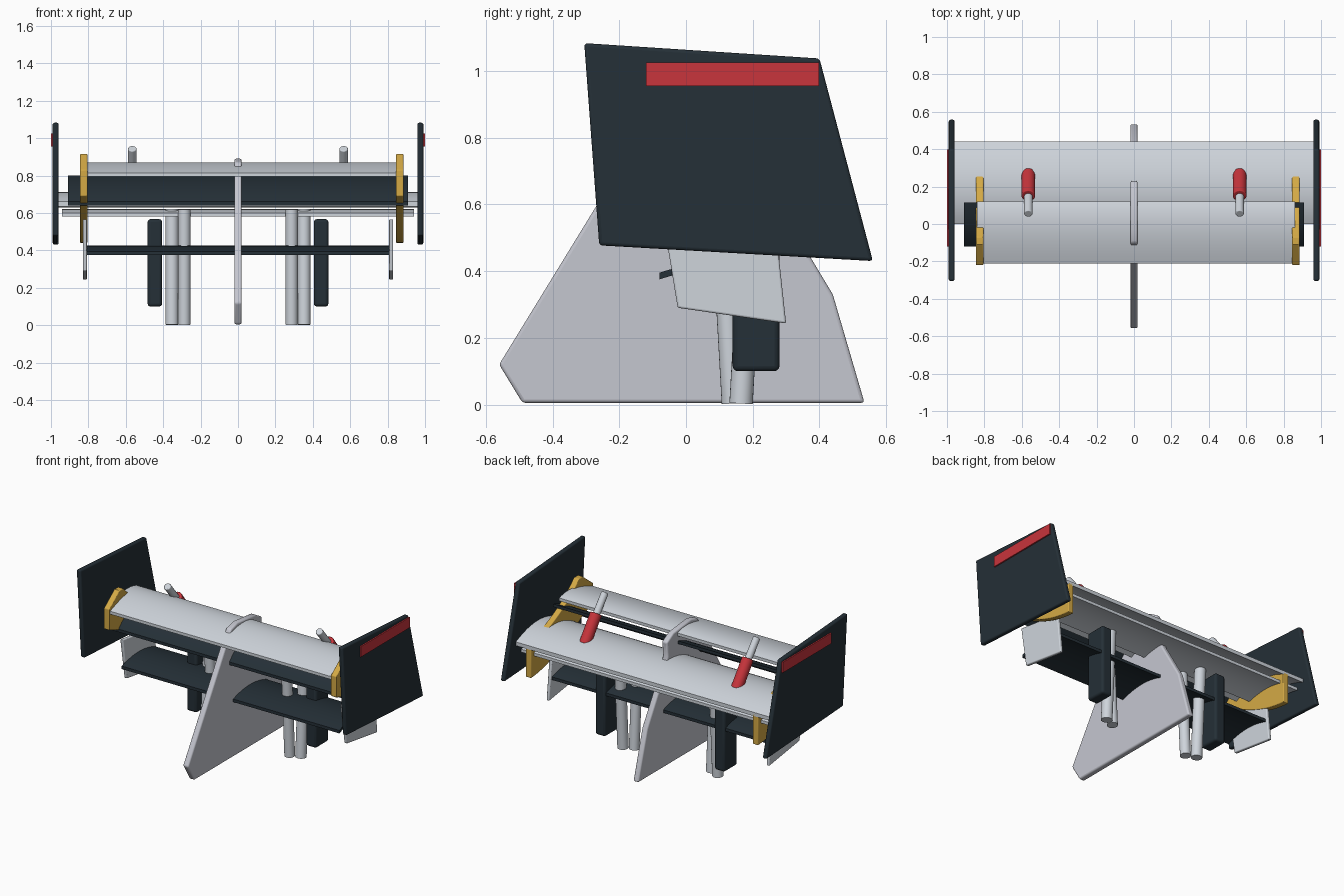
import bpy, bmesh, math
from mathutils import Vector

cube = bpy.data.objects.get("Cube")
if cube:
    bpy.data.objects.remove(cube, do_unlink=True)


def material(name, rgb):
    m = bpy.data.materials.new(name)
    m.use_nodes = True
    m.diffuse_color = (*rgb, 1)
    m.node_tree.nodes["Principled BSDF"].inputs["Base Color"].default_value = (*rgb, 1)
    return m


PALE = material("pale_grey", (0.62, 0.66, 0.71))
GREY = material("fin_grey", (0.56, 0.57, 0.63))
NAVY = material("dark_navy", (0.018, 0.029, 0.038))
GOLD = material("gold", (0.66, 0.40, 0.06))
RED = material("red", (0.58, 0.035, 0.045))


def finish(bm, name, mat, bevel=0):
    bmesh.ops.recalc_face_normals(bm, faces=bm.faces)
    mesh = bpy.data.meshes.new(name)
    bm.to_mesh(mesh)
    bm.free()
    mesh.materials.append(mat)
    ob = bpy.data.objects.new(name, mesh)
    bpy.context.collection.objects.link(ob)
    if bevel:
        mod = ob.modifiers.new("bevel", "BEVEL")
        mod.width = bevel
        mod.segments = 3
        mod.limit_method = "ANGLE"
        mod.angle_limit = math.radians(40)
    bpy.ops.object.select_all(action="DESELECT")
    ob.select_set(True)
    bpy.context.view_layer.objects.active = ob
    bpy.ops.object.shade_smooth_by_angle(angle=math.radians(35))
    return ob


def plate(name, outline, x0, x1, mat, bevel=0):
    """Extrude a (y, z) outline from x0 to x1."""
    bm = bmesh.new()
    face = bm.faces.new([bm.verts.new((x0, y, z)) for y, z in outline])
    new = bmesh.ops.extrude_face_region(bm, geom=[face])["geom"]
    verts = [v for v in new if isinstance(v, bmesh.types.BMVert)]
    bmesh.ops.translate(bm, verts=verts, vec=(x1 - x0, 0, 0))
    return finish(bm, name, mat, bevel)


def curve(a, b, c, n=12):
    """Quadratic arc from a to c pulled towards b."""
    pts = []
    for i in range(n + 1):
        t = i / n
        pts.append(tuple((1 - t) ** 2 * p + 2 * t * (1 - t) * q + t * t * r
                         for p, q, r in zip(a, b, c)))
    return pts


def wing(name, a, b, c, x0, x1, thick, mat):
    top = curve(a, b, c)
    under = [(y, z - thick) for y, z in reversed(top)]
    return plate(name, top + under, x0, x1, mat)


def rod(name, start, end, radius, mat, bevel=0):
    a, b = Vector(start), Vector(end)
    bm = bmesh.new()
    bmesh.ops.create_cone(bm, cap_ends=True, segments=24, radius1=radius,
                          radius2=radius, depth=(b - a).length)
    turn = (b - a).to_track_quat("Z", "Y")
    for v in bm.verts:
        v.co = turn @ v.co + (a + b) / 2
    return finish(bm, name, mat, bevel)


# Curved wing elements
wing("front_wing", (-0.21, 0.815), (0, 0.90), (0.12, 0.855), -0.84, 0.86, 0.02, PALE)
wing("rear_wing", (0, 0.66), (0.2, 0.765), (0.44, 0.655), -0.96, 0.96, 0.025, PALE)
wing("rear_flap", (0.12, 0.60), (0.27, 0.64), (0.41, 0.60), -0.94, 0.94, 0.02, PALE)
wing("inclined_blade", (-0.12, 0.66), (-0.03, 0.76), (0.115, 0.80), -0.91, 0.91, 0.02, NAVY)
wing("lower_wing", (-0.08, 0.395), (0.1, 0.455), (0.27, 0.395), -0.81, 0.81, 0.02, NAVY)

# Central fin
plate("central_fin",
      [(-0.56, 0.12), (-0.49, 0.005), (0.535, 0.005), (0.44, 0.33), (0.29, 0.58),
       (0.22, 0.73), (0.23, 0.83), (0.16, 0.87), (-0.03, 0.89), (-0.10, 0.87)],
      -0.02, 0.02, GREY, 0.01)

# Gold brackets, set slightly off centre
bracket = ([(-0.22, 0.69), (-0.22, 0.83), (-0.11, 0.915)]
           + curve((-0.07, 0.915), (0.1, 0.74), (0.44, 0.645))
           + curve((0.44, 0.44), (0.2, 0.45), (-0.11, 0.65)))
for side, x in (("right", -0.825), ("left", 0.865)):
    plate(side + "_gold_bracket", bracket, x - 0.02, x + 0.02, GOLD, 0.005)

for side, s in (("left", 1), ("right", -1)):
    # Outer end plates with a raised stripe
    plate(side + "_end_plate",
          [(-0.305, 1.083), (0.40, 1.037), (0.56, 0.43), (-0.26, 0.477)],
          s * 0.959, s * 0.991, NAVY, 0.01)
    plate(side + "_stripe",
          [(-0.12, 0.955), (-0.12, 1.025), (0.398, 1.025), (0.398, 0.955)],
          s * 0.991, s * 1.0, RED)
    # Small lower end plates
    plate(side + "_lower_plate",
          [(-0.07, 0.567), (-0.025, 0.29), (0.30, 0.243), (0.27, 0.52)],
          s * 0.808, s * 0.83, PALE, 0.006)
    # Hanging pods
    plate(side + "_pod",
          [(0.14, 0.10), (0.14, 0.567), (0.28, 0.567), (0.28, 0.10)],
          s * 0.406, s * 0.483, NAVY, 0.015)
    # Support posts
    rod(side + "_outer_post", (s * 0.353, 0.165, 0.003), (s * 0.353, 0.20, 0.62), 0.035, PALE)
    rod(side + "_inner_post", (s * 0.287, 0.14, 0.003), (s * 0.287, 0.105, 0.62), 0.033, PALE)
    # Inclined red sleeves and rods
    x = s * 0.565
    rod(side + "_sleeve", (x, 0.27, 0.68), (x, 0.15, 0.84), 0.037, RED, 0.005)
    rod(side + "_rod", (x, 0.20, 0.77), (x, 0.055, 0.945), 0.023, PALE, 0.005)
